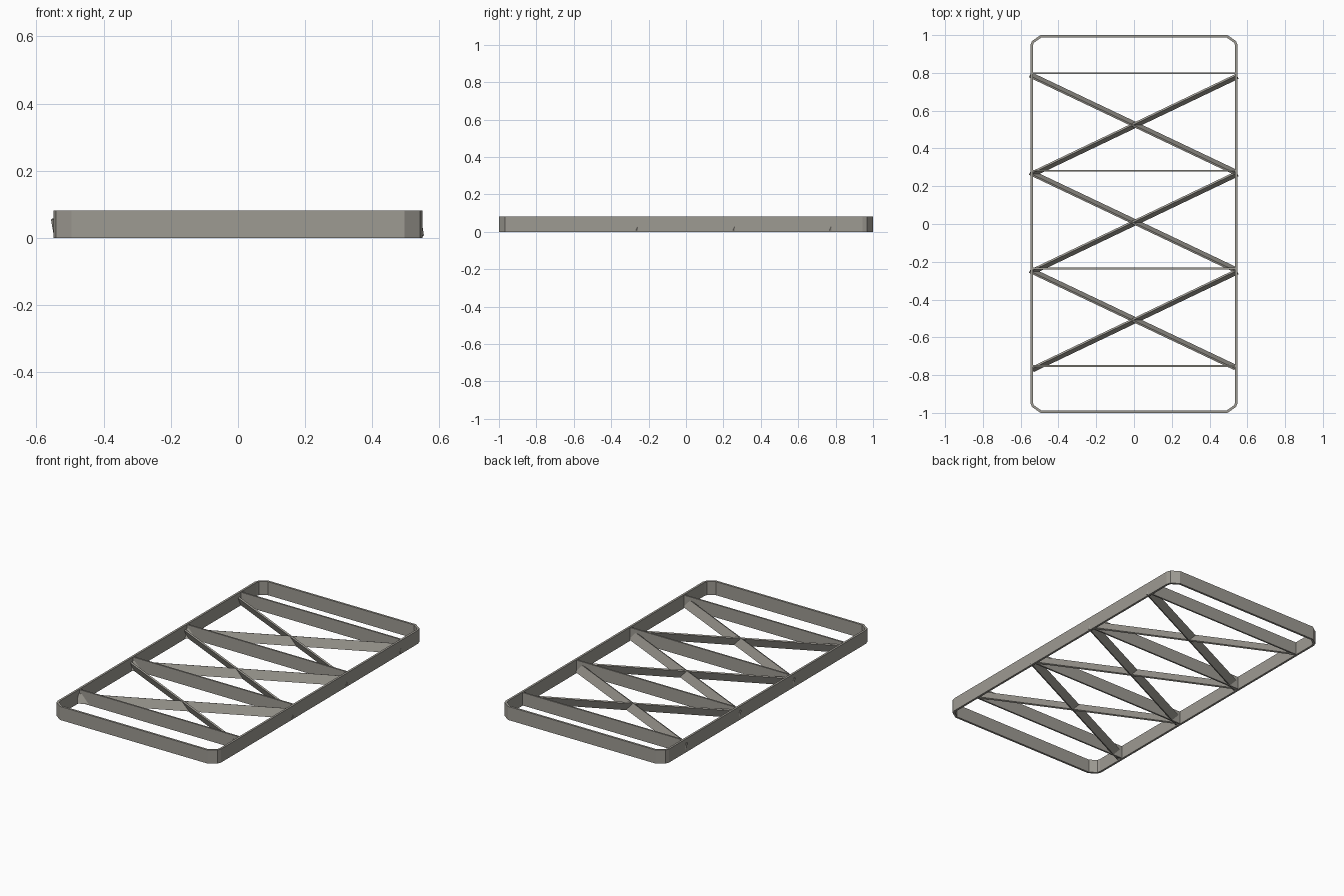
import bpy, bmesh, math
from mathutils import Matrix, Vector

if "Cube" in bpy.data.objects:
    bpy.data.objects.remove(bpy.data.objects["Cube"])

mat = bpy.data.materials.new("warm_grey")
mat.diffuse_color = (0.34, 0.325, 0.29, 1)
mat.use_nodes = True
mat.node_tree.nodes["Principled BSDF"].inputs["Base Color"].default_value = mat.diffuse_color


def finish(bm, name):
    bmesh.ops.recalc_face_normals(bm, faces=bm.faces)
    me = bpy.data.meshes.new(name)
    bm.to_mesh(me)
    bm.free()
    me.materials.append(mat)
    ob = bpy.data.objects.new(name, me)
    bpy.context.collection.objects.link(ob)
    return ob


def bar(name, size, matrix):
    bm = bmesh.new()
    bmesh.ops.create_cube(bm, size=1, matrix=matrix @ Matrix.Diagonal((*size, 1)))
    return finish(bm, name)


# Outer rim: a closed band with faceted corners
H, T = 0.082, 0.013
corner = [(0.549, 0.945), (0.541, 0.968), (0.495, 1.0)]
inner = [(0.549 - T, 0.941), (0.531, 0.959), (0.491, 1.0 - T)]


def loop(q):
    r = q[::-1]
    return (q + [(-x, y) for x, y in r] + [(-x, -y) for x, y in q]
            + [(x, -y) for x, y in r])


bm = bmesh.new()
rings = [[bm.verts.new((x, y, z)) for x, y in loop(q)]
         for q, z in ((corner, 0), (corner, H), (inner, H), (inner, 0))]
n = len(rings[0])
for k in range(4):
    a, b = rings[k], rings[(k + 1) % 4]
    for i in range(n):
        j = (i + 1) % n
        bm.faces.new((a[i], a[j], b[j], b[i]))
finish(bm, "outer_rim")

# Straight cross slats
for i, y in enumerate((0.798, 0.282, -0.235, -0.751)):
    bar(f"cross_slat_{i + 1}", (1.085, 0.010, 0.078),
        Matrix.Translation((0, y, 0.041)))

# Tilted diagonal braces, crossing in each bay
TILT = math.radians(22)


def brace(name, p, q):
    p, q = Vector(p), Vector(q)
    d = q - p
    yaw = math.atan2(d.y, d.x)
    tilt = -TILT if d.y > 0 else TILT
    m = (Matrix.Translation(((p + q) / 2).to_3d() + Vector((0, 0, 0.031)))
         @ Matrix.Rotation(yaw, 4, 'Z') @ Matrix.Rotation(tilt, 4, 'X'))
    bar(name, (d.length, 0.010, 0.055), m)


for i, y in enumerate((0.526, 0.010, -0.508)):
    brace(f"rising_brace_{i + 1}", (-0.537, y - 0.262), (0.547, y + 0.256))
    brace(f"falling_brace_{i + 1}", (-0.55, y + 0.264), (0.537, y - 0.252))
